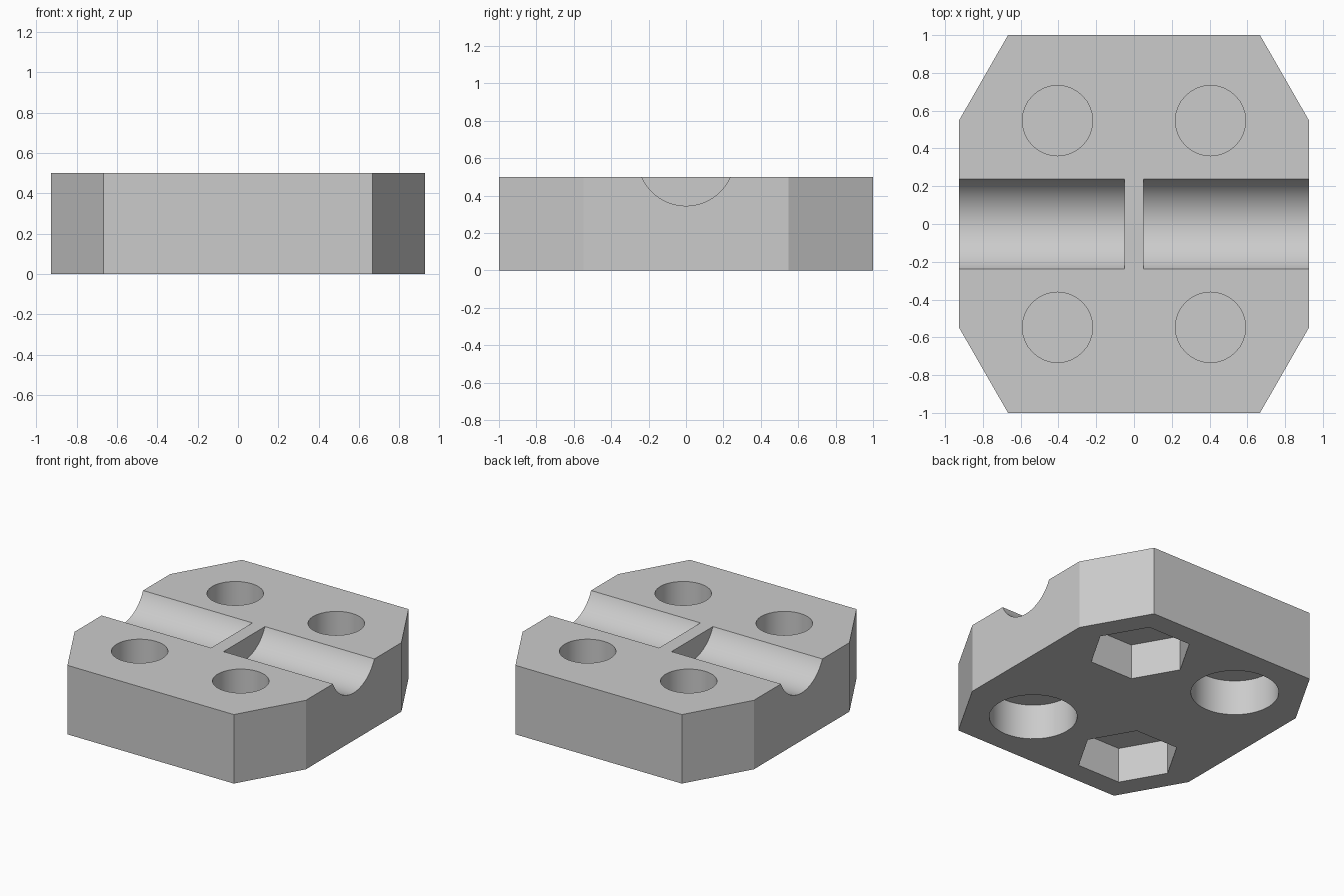
import bpy
import bmesh
from math import pi, cos, sin, radians
from mathutils import Matrix

cube = bpy.data.objects.get("Cube")
if cube:
    bpy.data.objects.remove(cube, do_unlink=True)

HEIGHT = 0.5
HOLE_X, HOLE_Y = 0.405, 0.547
POCKET_DEPTH = 0.255
MEMBRANE = 0.015

grey = bpy.data.materials.new("plain grey")
grey.use_nodes = True
grey.diffuse_color = (0.6, 0.6, 0.6, 1)
grey.node_tree.nodes["Principled BSDF"].inputs["Base Color"].default_value = grey.diffuse_color


def prism(name, outline, z0, z1, turn=Matrix.Identity(4)):
    """Extrude a flat outline from z0 to z1, then turn it into place."""
    bm = bmesh.new()
    base = bm.faces.new([bm.verts.new((x, y, z0)) for x, y in outline])
    top = bmesh.ops.extrude_face_region(bm, geom=[base])["geom"]
    moved = [v for v in top if isinstance(v, bmesh.types.BMVert)]
    bmesh.ops.translate(bm, verts=moved, vec=(0, 0, z1 - z0))
    bmesh.ops.recalc_face_normals(bm, faces=bm.faces)
    bm.transform(turn)
    mesh = bpy.data.meshes.new(name)
    bm.to_mesh(mesh)
    bm.free()
    mesh.materials.append(grey)
    obj = bpy.data.objects.new(name, mesh)
    bpy.context.collection.objects.link(obj)
    return obj


def ring(sides, radius, cx=0, cy=0):
    return [(cx + radius * cos(2 * pi * i / sides), cy + radius * sin(2 * pi * i / sides))
            for i in range(sides)]


# Block with chamfered corners
corner = [(0.927, 0.547), (0.667, 1.0)]
half = corner + [(-x, y) for x, y in reversed(corner)]
block = prism("clamp_block", half + [(-x, -y) for x, y in half], 0, HEIGHT)

cutters = []
for sx in (-1, 1):
    # Rod groove, one on each side of the centre rib
    along_x = Matrix.Translation((0, 0, 0.604)) @ Matrix.Rotation(sx * pi / 2, 4, "Y")
    cutters.append(prism("groove_cutter", ring(72, 0.259), 0.05, 1.1, along_x))
    for sy in (-1, 1):
        x, y = sx * HOLE_X, sy * HOLE_Y
        # Bolt hole from above, stopping at a thin membrane
        cutters.append(prism("bolt_hole_cutter", ring(32, 0.186, x, y),
                             POCKET_DEPTH + MEMBRANE, HEIGHT + 0.1))
        # Nut pockets and bolt head pockets from below, on opposite diagonals
        pocket = ring(6, 0.342, x, y) if sx == sy else ring(40, 0.289, x, y)
        cutters.append(prism("pocket_cutter", pocket, -0.1, POCKET_DEPTH))

bpy.ops.object.select_all(action="DESELECT")
block.select_set(True)
bpy.context.view_layer.objects.active = block
for cutter in cutters:
    cut = block.modifiers.new("cut", "BOOLEAN")
    cut.operation = "DIFFERENCE"
    cut.solver = "EXACT"
    cut.object = cutter
    bpy.ops.object.modifier_apply(modifier=cut.name)
    bpy.data.objects.remove(cutter, do_unlink=True)

bpy.ops.object.shade_smooth_by_angle(angle=radians(20))
